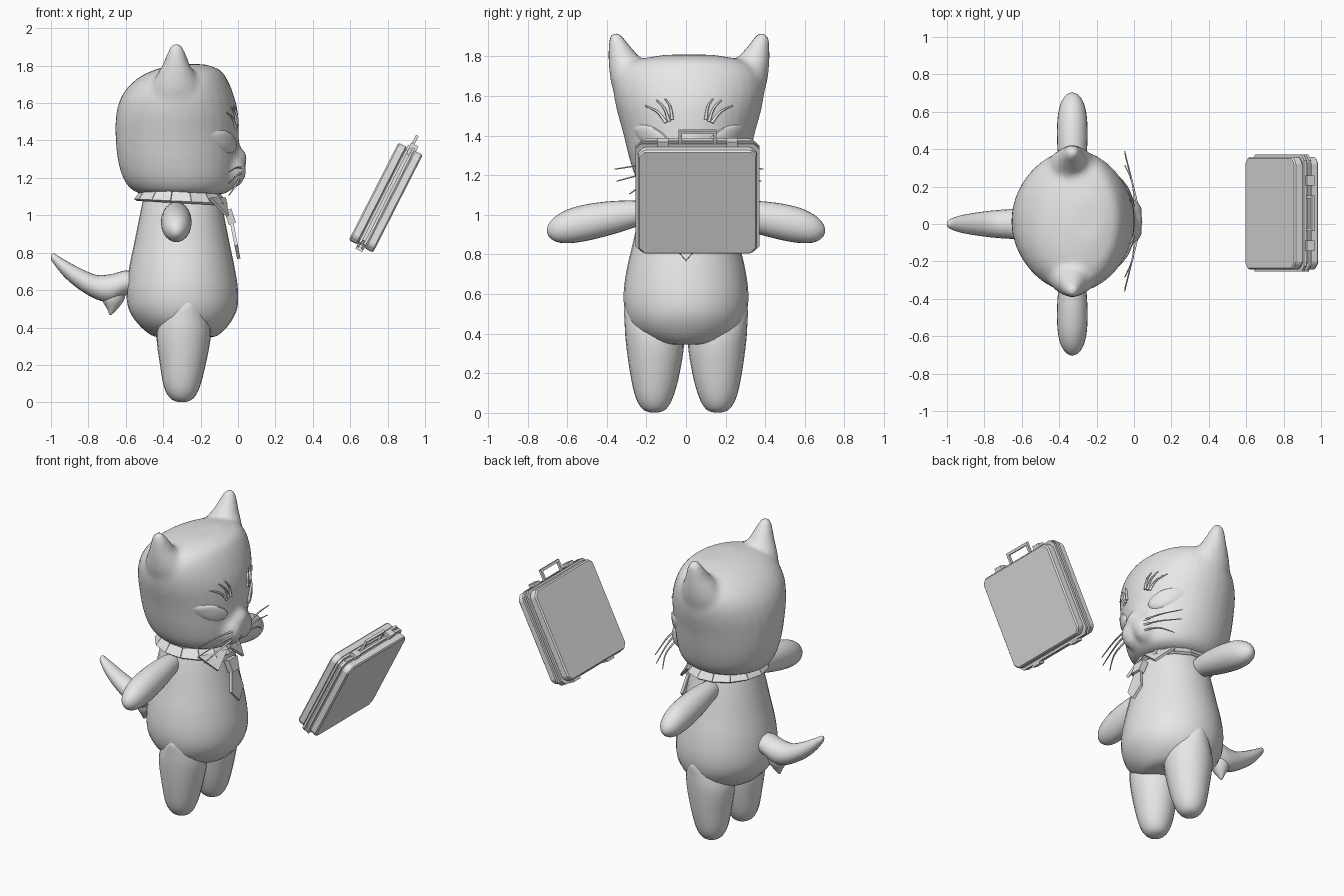
import bpy, bmesh, math
from mathutils import Vector
from mathutils.bvhtree import BVHTree

if "Cube" in bpy.data.objects:
    bpy.data.objects.remove(bpy.data.objects["Cube"])

CY = 0.015  # head centre across the face
grey = bpy.data.materials.new("plain grey")
grey.diffuse_color = (0.8, 0.8, 0.8, 1)
grey.use_nodes = True
grey.node_tree.nodes["Principled BSDF"].inputs["Base Color"].default_value = grey.diffuse_color


def finish(name, bm, angle=None):
    bmesh.ops.recalc_face_normals(bm, faces=bm.faces[:])
    me = bpy.data.meshes.new(name)
    bm.to_mesh(me)
    bm.free()
    ob = bpy.data.objects.new(name, me)
    bpy.context.collection.objects.link(ob)
    me.materials.append(grey)
    if angle:
        bpy.ops.object.select_all(action='DESELECT')
        ob.select_set(True)
        bpy.context.view_layer.objects.active = ob
        bpy.ops.object.shade_smooth_by_angle(angle=math.radians(angle))
    return ob


def spline(rows, steps=4):
    """Catmull-Rom through rows of numbers."""
    out = []
    for i in range(len(rows) - 1):
        p0, p1 = rows[max(i - 1, 0)], rows[i]
        p2, p3 = rows[i + 1], rows[min(i + 2, len(rows) - 1)]
        for s in range(steps):
            t = s / steps
            out.append([0.5 * (2 * b + (c - a) * t + (2 * a - 5 * b + 4 * c - d) * t * t
                               + (3 * b - a - 3 * c + d) * t ** 3)
                        for a, b, c, d in zip(p0, p1, p2, p3)])
    return out + [list(rows[-1])]


def loft(bm, rings, axis='z', n=32):
    """Rings: position along axis, two centre coordinates, two radii."""
    place = {'z': lambda t, a, b: (a, b, t), 'y': lambda t, a, b: (a, t, b),
             'x': lambda t, a, b: (t, a, b)}[axis]
    loops = []
    for t, a, b, ra, rb in spline(rings):
        loops.append([bm.verts.new(place(t, a + ra * math.cos(k * math.tau / n),
                                         b + rb * math.sin(k * math.tau / n))) for k in range(n)])
    for l0, l1 in zip(loops, loops[1:]):
        for k in range(n):
            bm.faces.new((l0[k], l0[(k + 1) % n], l1[(k + 1) % n], l1[k]))
    bm.faces.new(loops[0])
    bm.faces.new(loops[-1])


def ball(bm, centre, size):
    vs = bmesh.ops.create_uvsphere(bm, u_segments=24, v_segments=16, radius=1)['verts']
    bmesh.ops.scale(bm, vec=size, verts=vs)
    bmesh.ops.translate(bm, vec=centre, verts=vs)


# Head with ears and muzzle, fused into one soft skin
bm = bmesh.new()
loft(bm, [(1.105, -.30, CY, .17, .15), (1.125, -.30, CY, .25, .22), (1.18, -.31, CY, .295, .265),
          (1.28, -.32, CY, .32, .30), (1.42, -.325, CY, .33, .335), (1.55, -.325, CY, .325, .37),
          (1.65, -.32, CY, .295, .38), (1.73, -.30, CY, .24, .35), (1.78, -.27, CY, .17, .27),
          (1.808, -.25, CY, .07, .12)])
for s in (1, -1):
    loft(bm, [(1.5, -.33, CY + s * .24, .10, .10), (1.65, -.33, CY + s * .275, .14, .115),
              (1.75, -.33, CY + s * .305, .105, .10), (1.80, -.33, CY + s * .33, .075, .078),
              (1.86, -.33, CY + s * .355, .052, .052), (1.90, -.33, CY + s * .367, .034, .034),
              (1.922, -.33, CY + s * .369, .012, .012)])
    ball(bm, (-.045, CY + s * .05, 1.24), (.09, .08, .10))
ball(bm, (-.04, CY, 1.30), (.09, .08, .08))
head = finish("head", bm, 60)
mod = head.modifiers.new("fuse", 'REMESH')
mod.mode, mod.voxel_size, mod.use_smooth_shade = 'VOXEL', .018, True
mod = head.modifiers.new("soften", 'SMOOTH')
mod.factor, mod.iterations = .5, 6
bpy.context.view_layer.update()
skin = BVHTree.FromObject(head, bpy.context.evaluated_depsgraph_get())


def on_face(y, z, lift=0.0):
    hit = skin.ray_cast(Vector((1, y, z)), Vector((-1, 0, 0)))[0]
    return Vector(((hit.x if hit else -.1) + lift, y, z))


# Body
bm = bmesh.new()
loft(bm, [(.345, -.28, 0, .12, .10), (.36, -.285, 0, .18, .18), (.42, -.29, 0, .245, .265),
          (.50, -.295, 0, .29, .305), (.60, -.298, 0, .298, .315), (.72, -.30, 0, .282, .30),
          (.85, -.30, 0, .255, .27), (1.0, -.30, 0, .225, .235), (1.12, -.30, 0, .20, .20)])
finish("body", bm, 60)

# Limbs
for s, side in ((1, "left"), (-1, "right")):
    bm = bmesh.new()
    loft(bm, [(.002, -.30, s * .16, .02, .02), (.02, -.30, s * .16, .06, .06),
              (.08, -.30, s * .16, .095, .095), (.2, -.295, s * .157, .122, .125),
              (.36, -.29, s * .157, .145, .147), (.46, -.28, s * .175, .12, .135),
              (.53, -.27, s * .20, .07, .11), (.57, -.27, s * .21, .02, .06)], n=24)
    finish(side + "_leg", bm, 60)
    bm = bmesh.new()
    loft(bm, [(s * .16, -.33, 1.01, .045, .05), (s * .25, -.33, 1.005, .062, .066),
              (s * .36, -.33, .987, .076, .083), (s * .48, -.33, .965, .082, .092),
              (s * .58, -.33, .945, .077, .088), (s * .65, -.33, .93, .06, .068),
              (s * .69, -.33, .923, .032, .036), (s * .702, -.33, .92, .008, .009)], 'y', 24)
    finish(side + "_arm", bm, 60)

# Tail with a small spur below
bm = bmesh.new()
loft(bm, [(-1.0, 0, .775, .01, .012), (-.985, 0, .768, .025, .028), (-.93, 0, .718, .045, .046),
          (-.85, 0, .662, .06, .058), (-.76, 0, .617, .072, .065), (-.68, 0, .61, .078, .075),
          (-.60, 0, .64, .08, .065), (-.50, 0, .65, .06, .05)], 'x', 20)
loft(bm, [(.468, -.682, 0, .006, .008), (.50, -.672, 0, .028, .03), (.55, -.668, 0, .06, .055),
          (.62, -.665, 0, .07, .06)], 'z', 16)
finish("tail", bm, 60)


def plate(name, outlines, thick):
    """Flat cloth pieces given as outlines of points."""
    bm = bmesh.new()
    for pts in outlines:
        bm.faces.new([bm.verts.new(p) for p in pts])
    ob = finish(name, bm)
    mod = ob.modifiers.new("thickness", 'SOLIDIFY')
    mod.thickness, mod.offset = thick, 0
    return ob


# Collar band, collar points and tie
bands = []
for k in range(14):
    quad = []
    for kk, z, r in ((k, 1.12, .205), (k + 1, 1.12, .205), (k + 1, 1.07, .243), (k, 1.07, .243)):
        a = kk * math.tau / 14
        quad.append((-.305 + r * math.cos(a), r * math.sin(a), z - .012 * math.cos(a)))
    bands.append(quad)
plate("collar", bands, .018)
plate("collar_points", [[(-.07, s * .01, 1.09), (-.15, s * .2, 1.09), (-.055, s * .13, .995)]
                        for s in (1, -1)], .016)
plate("tie_knot", [[(-.055, -.045, 1.03), (-.055, .045, 1.03), (-.03, .032, .955), (-.03, -.032, .955)]], .04)
plate("tie_blade", [[(-.032, -.03, .955), (-.032, .03, .955), (-.01, .062, .84), (.004, 0, .768),
                     (-.01, -.062, .84)]], .018)

# Slanted almond eyes, raised slightly from the face
for s, side in ((1, "left"), (-1, "right")):
    bm = bmesh.new()
    rows = []
    for j in range(6):
        ring = []
        for k in range(28):
            a = k * math.tau / 28
            u, v = .095 * math.cos(a), math.sin(a)
            v = (.048 if v > 0 else .065) * v * abs(v) ** .3
            f = 1 - j / 5.5
            y, z = .19 + u * f, 1.40 + v * f + .35 * u * f
            ring.append(bm.verts.new(on_face(CY + s * y, z, .016 * math.sqrt(1 - f * f) + (-.004 if j == 0 else .003))))
        rows.append(ring)
    for r0, r1 in zip(rows, rows[1:]):
        for k in range(28):
            bm.faces.new((r0[k], r0[(k + 1) % 28], r1[(k + 1) % 28], r1[k]))
    bm.faces.new(rows[-1])
    finish(side + "_eye", bm, 50)


def strand(name, points, r):
    bm = bmesh.new()
    path = [Vector(p) for p in spline(points)]
    rings = []
    for i, p in enumerate(path):
        d = (path[min(i + 1, len(path) - 1)] - path[max(i - 1, 0)]).normalized()
        e = d.cross(Vector((1, 0, 0))).normalized()
        f = d.cross(e)
        w = r * (1 - .7 * i / len(path))
        rings.append([bm.verts.new(p + w * (e * math.cos(a) + f * math.sin(a)))
                      for a in (k * math.tau / 6 for k in range(6))])
    for r0, r1 in zip(rings, rings[1:]):
        for k in range(6):
            bm.faces.new((r0[k], r0[(k + 1) % 6], r1[(k + 1) % 6], r1[k]))
    bm.faces.new(rings[0])
    bm.faces.new(rings[-1])
    finish(name, bm, 60)


# Brow hairs and whiskers
for s, side in ((1, "left"), (-1, "right")):
    for i, (y0, z0, y1, z1) in enumerate(((.085, 1.48, .12, 1.585), (.10, 1.47, .165, 1.58),
                                          (.115, 1.465, .22, 1.55))):
        mid = ((y0 + y1) / 2 - .008, (z0 + z1) / 2 + .012)
        strand(f"{side}_brow_{i + 1}", [on_face(CY + s * y, z, .004) for y, z in
                                        ((y0, z0), mid, (y1, z1))], .009)
    for i, (y1, z1) in enumerate(((.375, 1.23), (.365, 1.17), (.30, 1.105))):
        z0 = 1.255 - .03 * i
        strand(f"{side}_whisker_{i + 1}", [on_face(CY + s * .09, z0, -.01),
                                           (-.01, CY + s * .21, (z0 + z1) / 2 + .012),
                                           (-.05, CY + s * y1, z1)], .007)

# Briefcase, built upright then tilted
TILT, CENTRE = math.radians(27), Vector((.79, .058, 1.095))


def case_part(name, boxes, bevel=0.0):
    """Boxes: centre and full size; bevel cuts the four corners of the panel."""
    bm = bmesh.new()
    for c, size in boxes:
        vs = bmesh.ops.create_cube(bm, size=1)['verts']
        bmesh.ops.scale(bm, vec=size, verts=vs)
        bmesh.ops.translate(bm, vec=c, verts=vs)
    if bevel:
        edges = [e for e in bm.edges if abs((e.verts[0].co - e.verts[1].co).normalized().x) > .9]
        bmesh.ops.bevel(bm, geom=edges, offset=bevel, segments=1, affect='EDGES')
    ob = finish(name, bm)
    ob.location, ob.rotation_euler = CENTRE, (0, TILT, 0)
    return ob


for s, side in ((-1, "back"), (1, "front")):
    shell = case_part(f"case_{side}_shell", [((s * .047, 0, 0), (.052, .60, .585))], .03)
    mod = shell.modifiers.new("edge", 'BEVEL')
    mod.width, mod.segments = .008, 1
    case_part(f"case_{side}_rim", [((s * .014, 0, 0), (.014, .625, .61))], .03)
case_part("case_core", [((0, 0, 0), (.05, .59, .575))], .03)
case_part("case_latches", [((.01, y, .308), (.045, .055, .03)) for y in (-.175, .175)])
case_part("case_hinges", [((0, y, -.306), (.04, .07, .022)) for y in (-.175, .175)])
case_part("case_handle", [((.0, 0, .365), (.016, .19, .016)), ((0, -.087, .33), (.016, .016, .07)),
                          ((0, .087, .33), (.016, .016, .07))])
